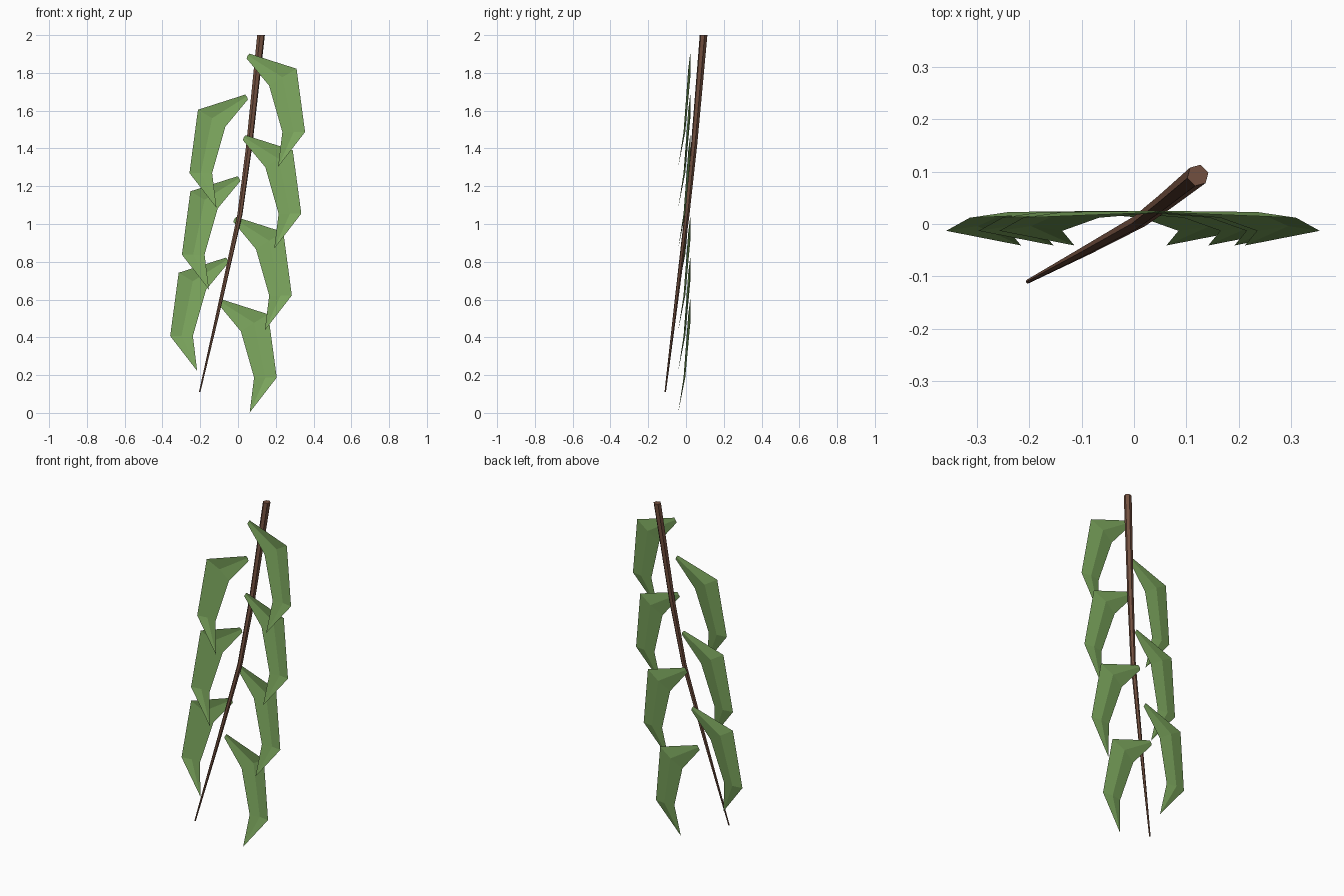
import bpy, bmesh, math
from mathutils import Vector

cube = bpy.data.objects.get("Cube")
if cube:
    bpy.data.objects.remove(cube)


def material(name, colour):
    m = bpy.data.materials.new(name)
    m.use_nodes = True
    m.diffuse_color = (*colour, 1)
    m.node_tree.nodes["Principled BSDF"].inputs["Base Color"].default_value = (*colour, 1)
    return m


def finish(bm, name, mat):
    mesh = bpy.data.meshes.new(name)
    bm.to_mesh(mesh)
    bm.free()
    mesh.materials.append(mat)
    obj = bpy.data.objects.new(name, mesh)
    bpy.context.collection.objects.link(obj)
    return obj


leaf_green = material("leaf green", (0.2, 0.38, 0.11))
bark_brown = material("bark brown", (0.17, 0.08, 0.05))

# Stem: six-sided tapering tube swept along a gently bent path
path = [((-0.203, -0.11, 0.11), 0.004), ((-0.09, -0.05, 0.6), 0.010),
        ((0.01, 0.005, 1.05), 0.014), ((0.06, 0.043, 1.42), 0.017),
        ((0.122, 0.093, 2.0), 0.021)]
bm = bmesh.new()
rings = []
for centre, radius in path:
    rings.append([bm.verts.new(Vector(centre) + radius * Vector((math.cos(a), math.sin(a), 0)))
                  for a in (math.radians(60 * i + 15) for i in range(6))])
for low, high in zip(rings, rings[1:]):
    for i in range(6):
        j = (i + 1) % 6
        bm.faces.new((low[i], low[j], high[j], high[i]))
bm.faces.new(rings[0][::-1])
bm.faces.new(rings[-1])
finish(bm, "stem", bark_brown)

# Leaf sections from stalk to tip: outer edge, raised midrib, inner edge
sections = [((0.015, 0.022, 0.01), (0.007, 0.025, 0), (0, 0.022, -0.015)),
            ((0.265, 0.012, -0.07), (0.19, 0.023, -0.115), (0.12, 0.012, -0.16)),
            ((0.31, -0.013, -0.405), (0.25, -0.004, -0.405), (0.19, -0.013, -0.405))]
tip_point = (0.167, -0.041, -0.59)


def leaf(name, x, z, side):
    bm = bmesh.new()

    def vert(p):
        return bm.verts.new((x + side * p[0], p[1], z + p[2]))

    rows = [[vert(p) for p in row] for row in sections]
    tip = vert(tip_point)
    for a, b in zip(rows, rows[1:]):
        for i in (0, 1):
            bm.faces.new((a[i], a[i + 1], b[i + 1], b[i]))
    for i in (0, 1):
        bm.faces.new((rows[-1][i], rows[-1][i + 1], tip))
    if side < 0:
        bmesh.ops.reverse_faces(bm, faces=bm.faces[:])
    finish(bm, name, leaf_green)


# Alternating leaves down both sides
for n, (x, z) in enumerate([(0.045, 1.892), (0.025, 1.46), (-0.025, 1.027), (-0.105, 0.592)]):
    leaf(f"left_leaf_{n + 1}", x, z, 1)
for n, (x, z) in enumerate([(0.053, 1.675), (0.013, 1.243), (-0.049, 0.812)]):
    leaf(f"right_leaf_{n + 1}", x, z, -1)
